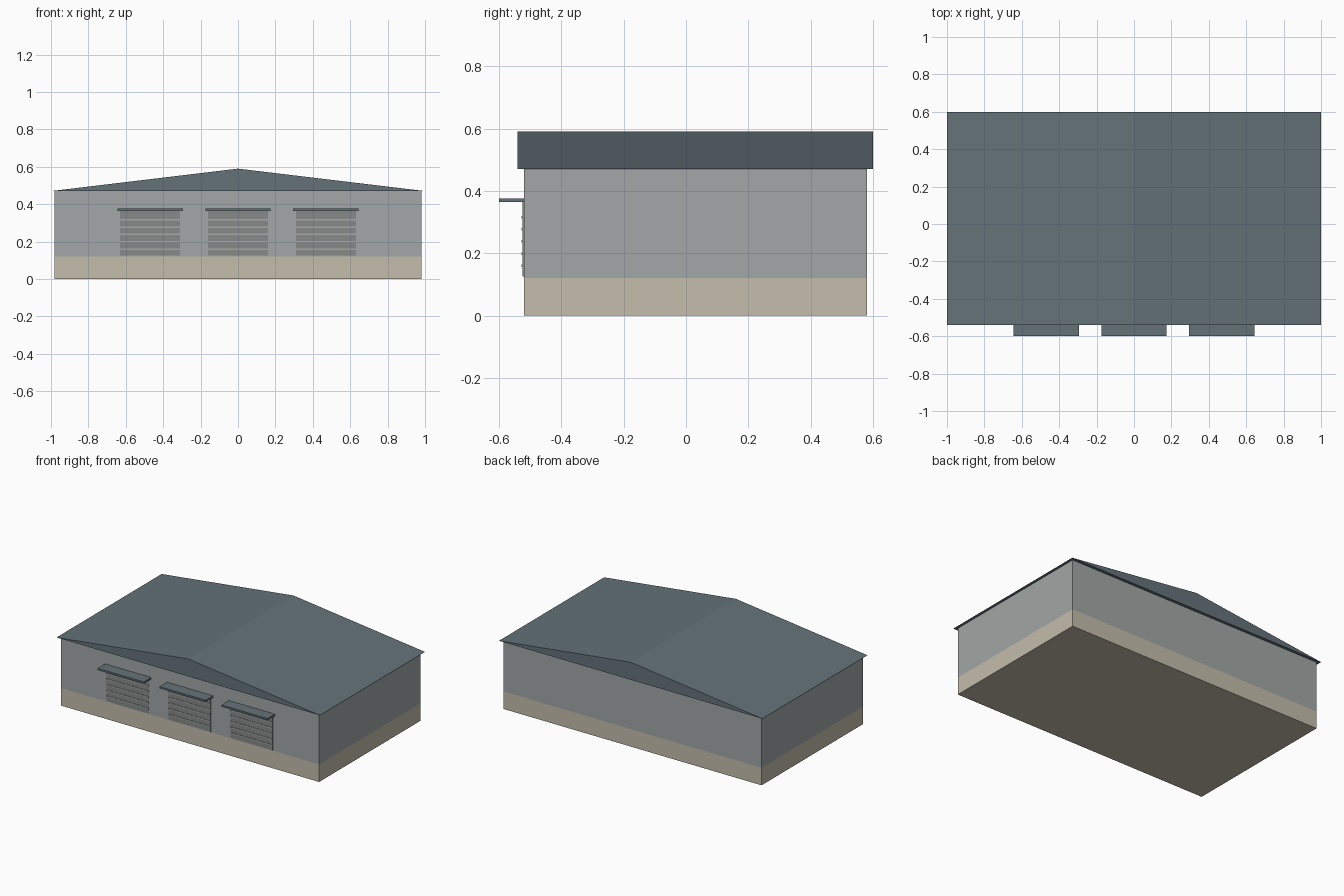
import bpy, bmesh

if "Cube" in bpy.data.objects:
    bpy.data.objects.remove(bpy.data.objects["Cube"])


def material(name, rgb):
    m = bpy.data.materials.new(name)
    m.diffuse_color = (*rgb, 1)
    m.use_nodes = True
    m.node_tree.nodes["Principled BSDF"].inputs["Base Color"].default_value = m.diffuse_color
    return m


WALL = material("wall_grey", (0.36, 0.39, 0.385))
BASE = material("base_tan", (0.55, 0.51, 0.41))
ROOF = material("roof_slate", (0.13, 0.17, 0.19))
DOOR = material("door_grey", (0.24, 0.255, 0.25))
RIB = material("rib_grey", (0.38, 0.40, 0.395))


def finish(name, bm, *mats):
    bmesh.ops.recalc_face_normals(bm, faces=bm.faces)
    me = bpy.data.meshes.new(name)
    bm.to_mesh(me)
    bm.free()
    for m in mats:
        me.materials.append(m)
    ob = bpy.data.objects.new(name, me)
    bpy.context.collection.objects.link(ob)
    return ob


def add_box(bm, x, y, z):
    """Add a box spanning the given (min, max) ranges."""
    verts = bmesh.ops.create_cube(bm, size=1)["verts"]
    for v in verts:
        v.co = [r[0] + (c + 0.5) * (r[1] - r[0]) for c, r in zip(v.co, (x, y, z))]


def box(name, x, y, z, mat):
    bm = bmesh.new()
    add_box(bm, x, y, z)
    return finish(name, bm, mat)


# Building body: one block with a tan band cut in around the bottom
bm = bmesh.new()
add_box(bm, (-0.98, 0.98), (-0.52, 0.58), (0, 0.47))
bmesh.ops.bisect_plane(bm, geom=bm.verts[:] + bm.edges[:] + bm.faces[:],
                       plane_co=(0, 0, 0.12), plane_no=(0, 0, 1))
for f in bm.faces:
    f.material_index = int(f.calc_center_median().z < 0.12)
finish("walls", bm, WALL, BASE)

# Gabled roof: triangular profile extruded front to back
bm = bmesh.new()
gable = bm.faces.new([bm.verts.new((x, -0.54, z))
                      for x, z in ((-1, 0.47), (1, 0.47), (0, 0.59))])
ext = bmesh.ops.extrude_face_region(bm, geom=[gable], use_keep_orig=True)["geom"]
bmesh.ops.translate(bm, vec=(0, 1.14, 0),
                    verts=[e for e in ext if isinstance(e, bmesh.types.BMVert)])
finish("roof", bm, ROOF)

# Three roller doors, each with ribs and a canopy
for side, cx in (("left", -0.47), ("middle", 0), ("right", 0.47)):
    box(f"{side}_door", (cx - 0.16, cx + 0.16), (-0.524, -0.515), (0.125, 0.366), DOOR)
    bm = bmesh.new()
    for i in range(5):
        z = 0.16 + i * 0.039
        add_box(bm, (cx - 0.16, cx + 0.16), (-0.527, -0.522), (z - 0.004, z + 0.004))
    finish(f"{side}_door_ribs", bm, RIB)
    box(f"{side}_canopy", (cx - 0.175, cx + 0.175), (-0.60, -0.515), (0.364, 0.376), ROOF)
